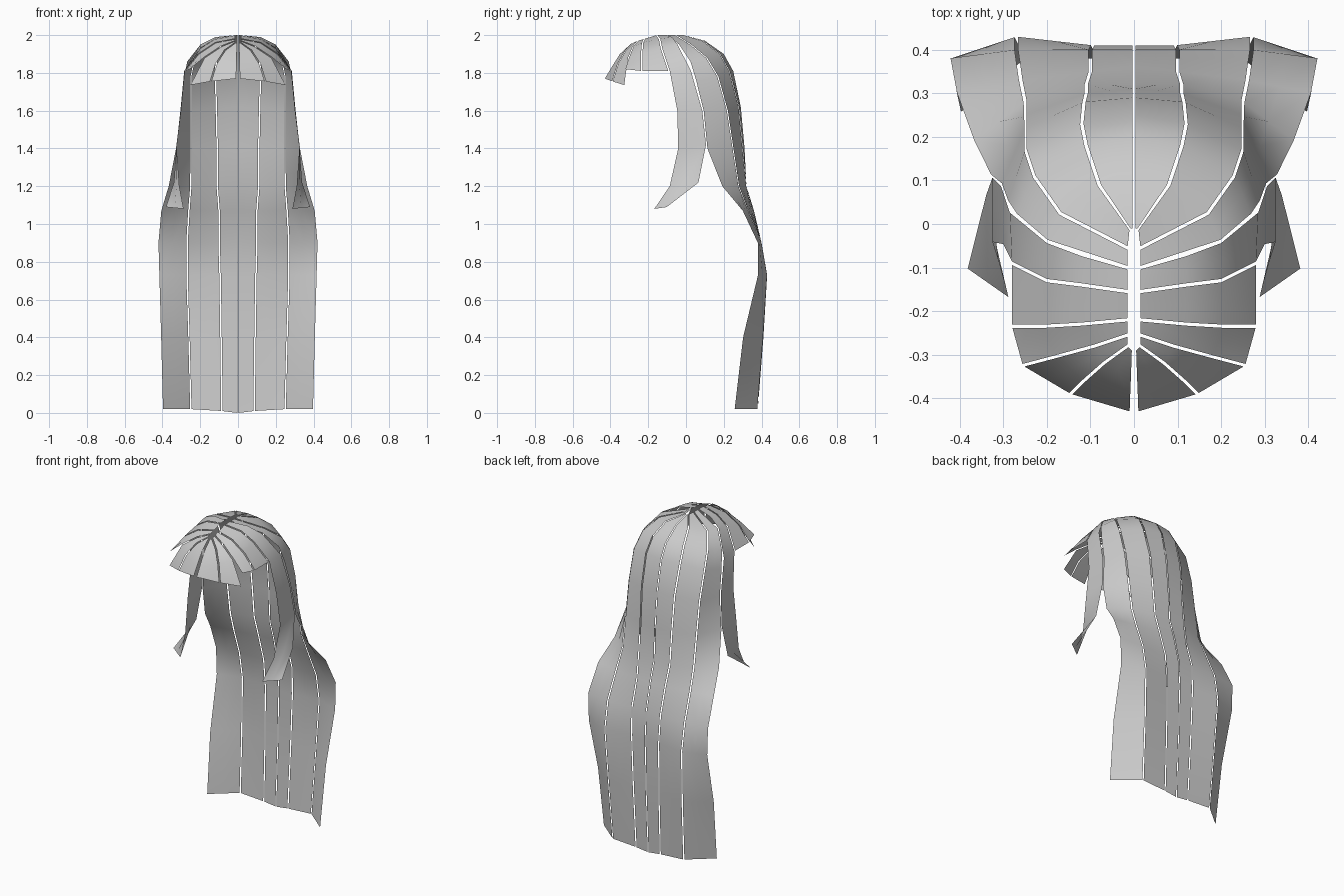
import bpy
import bmesh
from mathutils import Vector

default_cube = bpy.data.objects.get("Cube")
if default_cube:
    bpy.data.objects.remove(default_cube, do_unlink=True)

# Single grey hair colour
hair = bpy.data.materials.new("hair_grey")
hair.use_nodes = True
hair_colour = (0.6, 0.6, 0.6, 1.0)
hair.diffuse_color = hair_colour
hair.node_tree.nodes["Principled BSDF"].inputs["Base Color"].default_value = hair_colour

CENTIMETRE = 0.01
HALF_GAP = 0.004


def make_strand(name, rear_edge, front_edge, rear_gap=HALF_GAP, front_gap=HALF_GAP):
    """Loft a thin ribbon between two edge paths and mirror it across x."""
    mesh_builder = bmesh.new()
    rows = []
    for rear_point, front_point in zip(rear_edge, front_edge):
        rear = Vector(rear_point) * CENTIMETRE
        front = Vector(front_point) * CENTIMETRE
        across = front - rear
        # Leave a narrow slit to the neighbouring strand
        inset = across.normalized()
        limit = across.length / 4
        rear = rear + inset * min(rear_gap, limit)
        front = front - inset * min(front_gap, limit)
        middle = (rear + front) / 2
        rows.append([mesh_builder.verts.new(p) for p in (rear, middle, front)])
    for upper, lower in zip(rows, rows[1:]):
        for column in range(len(upper) - 1):
            mesh_builder.faces.new((upper[column], upper[column + 1],
                                    lower[column + 1], lower[column]))
    mesh = bpy.data.meshes.new(name)
    mesh_builder.to_mesh(mesh)
    mesh_builder.free()
    mesh.materials.append(hair)
    mesh.shade_smooth()
    strand = bpy.data.objects.new(name, mesh)
    bpy.context.scene.collection.objects.link(strand)
    mirror = strand.modifiers.new("both_sides", "MIRROR")
    mirror.use_axis[0] = True
    mirror.use_mirror_merge = False
    return strand


# Partings between the long back strands, from crown to tip
centre_back = [(.3, -1, 200), (.3, 10, 197), (.3, 20, 190), (.3, 25, 181),
               (.3, 29, 162), (.3, 31, 140), (.3, 32, 120), (.3, 36, 107),
               (.3, 40, 90), (.3, 41, 73), (.3, 40, 40), (.3, 38, 0)]
inner_back = [(1, -1, 200), (8, 9, 197), (11, 18, 190), (12, 23, 181),
              (11.5, 28, 162), (11, 30, 140), (11, 32, 120), (10, 35, 107),
              (10, 40, 90), (9.5, 41, 73), (9, 40, 40), (8.5, 38, 1)]
outer_back = [(1.5, -5.5, 200), (17, 2.5, 195), (23, 11, 188), (25, 17, 178),
              (25, 22, 160), (25, 25, 140), (25, 28, 120), (26, 33, 107),
              (27, 40, 90), (27, 43, 73), (26, 41, 40), (25, 38, 2)]
outer_rim = [(1.5, -10, 200), (20, -4, 195), (27, 2, 186), (29, 5, 176),
             (30.5, 9, 160), (33, 11, 140), (37, 19, 120), (41, 30, 107),
             (42.5, 38, 90), (42, 38, 73), (41, 30, 40), (40, 25.5, 2)]

# Edges of the lock that hangs in front of the shoulder
lock_rear = [(1.5, -10, 200), (12, -7, 199), (20, -4, 195), (28.5, 3, 181),
             (30.5, 9, 160), (32.5, 11, 142), (34, 7, 122), (38.5, -10, 109)]
lock_front = [(1.5, -15.5, 200), (12, -14, 198), (20, -13, 193), (28, -9, 181),
              (30, -5, 160), (32.5, -4.5, 140), (31, -9, 120), (28.5, -17, 108)]

# Partings of the short fringe, from crown to tip
temple = [(1.5, -22, 198), (12, -23, 196), (21, -23.5, 190), (28, -23.5, 181)]
brow = [(1.5, -25.5, 197), (9, -28, 194), (18, -30.5, 188), (25.5, -32.5, 182)]
brow_low = brow[:-1] + [(25.5, -32.5, 173.5)]
forehead = [(1.5, -28, 196), (7, -32, 192), (11.5, -36, 185), (14.5, -39, 175.5)]
centre_front = [(.5, -29, 195.5), (.7, -35, 190), (.9, -40, 182), (1, -43, 177)]

# Back and shoulder strands
make_strand("back_centre_strands", centre_back, inner_back, rear_gap=0)
make_strand("back_side_strands", inner_back, outer_back)
make_strand("shoulder_strands", outer_back, outer_rim)
make_strand("front_locks", lock_rear, lock_front)

# Fringe strands
make_strand("temple_fringe", lock_front[:len(temple)], temple)
make_strand("brow_fringe", temple, brow)
make_strand("forehead_fringe", brow_low, forehead)
make_strand("centre_fringe", forehead, centre_front, front_gap=0)
